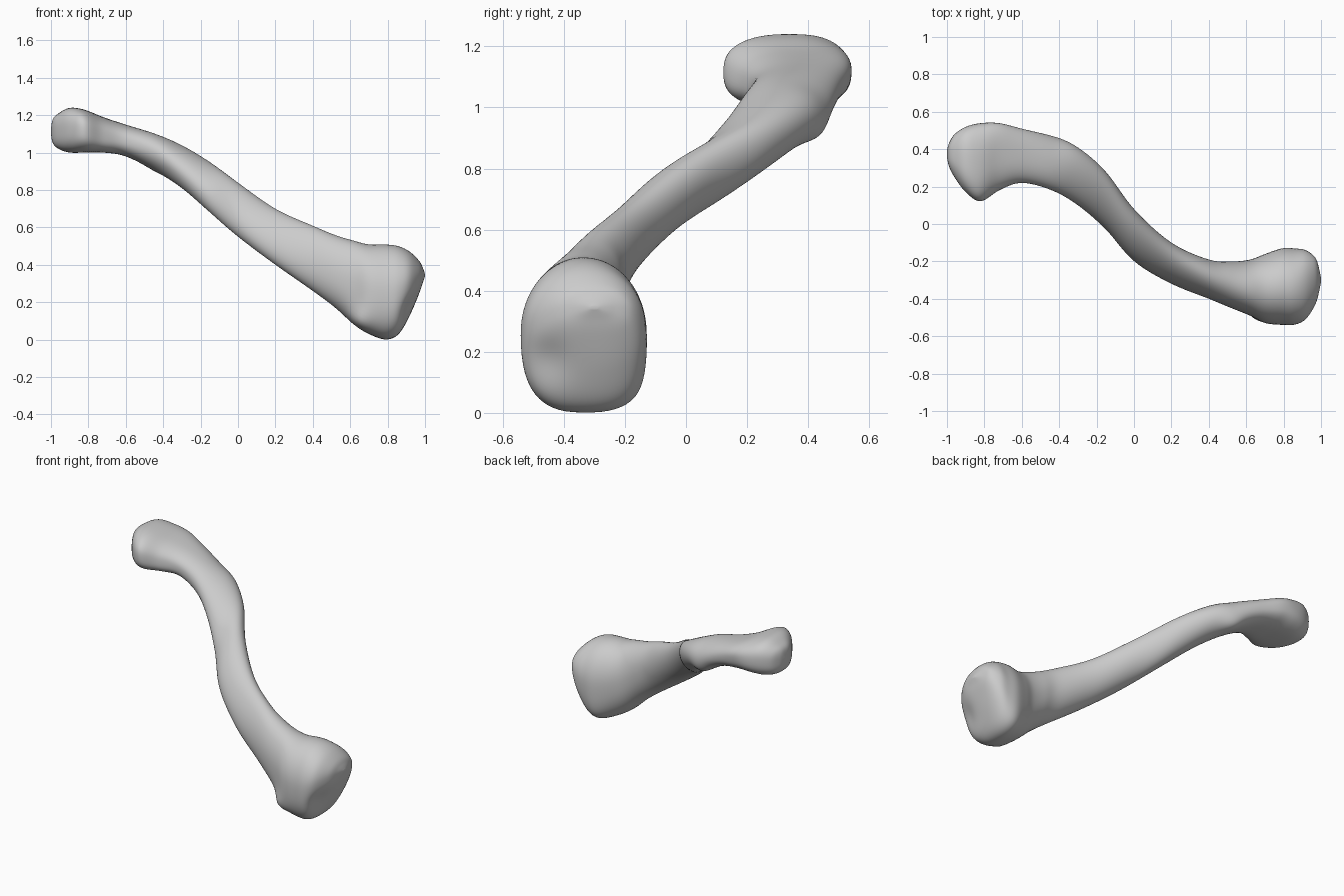
import bpy
import bmesh
import math
from mathutils import Vector

cube = bpy.data.objects.get("Cube")
if cube:
    bpy.data.objects.remove(cube, do_unlink=True)

RING = 64      # points around each cross-section
STEPS = 8      # rings between neighbouring stations

# Stations in hundredths: x, front y, back y, bottom z, top z, lean percent
STATIONS = [
    (-100, 36, 39, 110, 113, 0),
    (-99, 31, 43, 105, 118, 0),
    (-96, 25, 48, 102, 121, 0),
    (-90, 17, 52, 100, 124, 0),
    (-82, 12, 54, 100, 123, 0),
    (-72, 18, 54, 100, 119, 15),
    (-60, 22, 51, 98, 115, 5),
    (-44, 18, 47, 90, 110, 0),
    (-30, 10, 41, 81, 104, 35),
    (-15, -3, 28, 68, 95, 60),
    (0, -20, 8, 55, 84, 62),
    (20, -32, -10, 40, 70, 52),
    (40, -40, -19, 26, 61, 25),
    (52, -45, -20, 17, 56, 10),
    (62, -49, -19, 8, 53, 0),
    (70, -53, -16, 3, 51, 0),
    (79, -54, -13, 0, 51, 0),
    (86, -54, -13, 3, 50, 0),
    (92, -51, -14, 13, 47, 0),
    (97, -43, -18, 25, 42, 0),
    (99, -36, -24, 31, 38, 0),
    (100, -31, -29, 34, 35, 0),
]

# Local swellings and hollows: centre, push, reach
BUMPS = [
    ((0.65, -0.48, 0.10), (-0.02, -0.03, -0.01), 0.07),   # front lower spur
    ((0.78, -0.16, 0.06), (0.0, 0.01, -0.01), 0.09),      # back lower corner
    ((0.92, -0.46, 0.17), (-0.02, 0.01, 0.01), 0.08),     # hollow of joint face
    ((-0.42, 0.43, 0.92), (0.0, 0.01, -0.02), 0.07),      # underside tubercle
]


def blend(a, b, c, d, t):
    """Smooth curve from b to c through neighbouring stations."""
    return [0.5 * (2 * q + (r - p) * t + (2 * p - 5 * q + 4 * r - s) * t * t
                   + (3 * q - p - 3 * r + s) * t ** 3)
            for p, q, r, s in zip(a, b, c, d)]


def rounded(value, power):
    return math.copysign(abs(value) ** power, value)


def section(station):
    """Leaning oval in the box of one station, squarer towards the ends."""
    x, front, back, low, high, lean = [v / 100 for v in station]
    tilt = math.asin(lean)
    swell = min(max((abs(x) - 0.4) / 0.3, 0), 1)
    points = []
    for i in range(RING):
        angle = math.tau * i / RING
        upper_head = x > 0 and math.sin(angle) > 0
        power = 1 - swell * (0.03 if upper_head else 0.25)
        y = (front + back) / 2 + (back - front) / 2 * rounded(math.cos(angle), power)
        z = (low + high) / 2 + (high - low) / 2 * rounded(math.sin(angle + tilt), power)
        points.append(Vector((x, y, z)))
    return points


def sculpt(point):
    result = point.copy()
    for centre, push, reach in BUMPS:
        distance = (point - Vector(centre)).length
        result += Vector(push) * math.exp(-(distance / reach) ** 2)
    result.z = max(result.z, 0.0)
    return result


def make_bone(name, material):
    padded = [STATIONS[0]] + STATIONS + [STATIONS[-1]]
    profiles = []
    for a, b, c, d in zip(padded, padded[1:], padded[2:], padded[3:]):
        profiles += [blend(a, b, c, d, k / STEPS) for k in range(STEPS)]
    profiles.append(STATIONS[-1])

    bm = bmesh.new()
    rings = [[bm.verts.new(sculpt(p)) for p in section(s)] for s in profiles]
    for first, second in zip(rings, rings[1:]):
        for i in range(RING):
            j = (i + 1) % RING
            bm.faces.new((first[i], first[j], second[j], second[i]))
    bm.faces.new(rings[0])
    bm.faces.new(rings[-1])
    # Relax the surface so the stations flow into each other
    for _ in range(4):
        bmesh.ops.smooth_vert(bm, verts=bm.verts[:], factor=0.5,
                              use_axis_x=True, use_axis_y=True, use_axis_z=True)
    bmesh.ops.recalc_face_normals(bm, faces=bm.faces[:])
    for face in bm.faces:
        face.smooth = True

    mesh = bpy.data.meshes.new(name)
    bm.to_mesh(mesh)
    bm.free()
    mesh.materials.append(material)
    obj = bpy.data.objects.new(name, mesh)
    bpy.context.collection.objects.link(obj)
    return obj


# Single pale grey colour
grey = bpy.data.materials.new("bone_grey")
grey.use_nodes = True
colour = (0.6, 0.6, 0.6, 1.0)
grey.diffuse_color = colour
shader = grey.node_tree.nodes["Principled BSDF"]
shader.inputs["Base Color"].default_value = colour
shader.inputs["Roughness"].default_value = 0.7

make_bone("collar_bone", grey)
